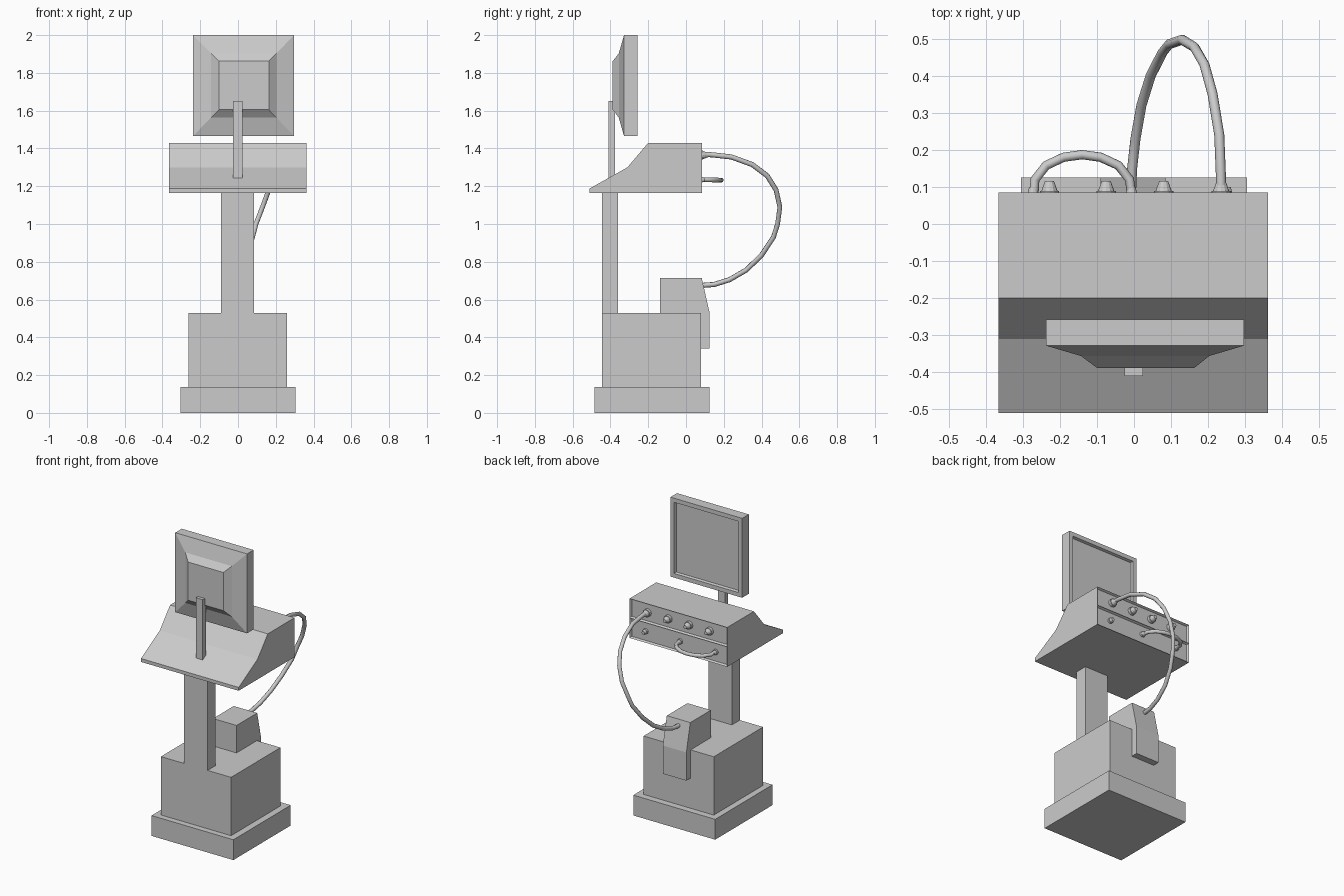
import bpy, bmesh
from math import pi
from mathutils import Matrix, Vector

if "Cube" in bpy.data.objects:
    bpy.data.objects.remove(bpy.data.objects["Cube"])


def finish(name, bm):
    bmesh.ops.recalc_face_normals(bm, faces=bm.faces)
    mesh = bpy.data.meshes.new(name)
    bm.to_mesh(mesh)
    bm.free()
    ob = bpy.data.objects.new(name, mesh)
    bpy.context.collection.objects.link(ob)
    return ob


def box(name, x0, x1, y0, y1, z0, z1):
    return extrude_profile(name, [(y0, z0), (y1, z0), (y1, z1), (y0, z1)], x0, x1)


def profile_bmesh(pts, x0, x1):
    # side outline in (y, z), stretched from x0 to x1
    bm = bmesh.new()
    face = bm.faces.new([bm.verts.new((x0, y, z)) for y, z in pts])
    geom = bmesh.ops.extrude_face_region(bm, geom=[face])["geom"]
    verts = [g for g in geom if isinstance(g, bmesh.types.BMVert)]
    bmesh.ops.translate(bm, verts=verts, vec=(x1 - x0, 0, 0))
    bmesh.ops.recalc_face_normals(bm, faces=bm.faces)
    return bm


def extrude_profile(name, pts, x0, x1):
    return finish(name, profile_bmesh(pts, x0, x1))


def loft_rects(name, rings):
    # rectangles (y, x0, x1, z0, z1) joined in order and capped
    bm = bmesh.new()
    loops = [[bm.verts.new((x, y, z)) for x, z in ((a, c), (b, c), (b, d), (a, d))]
             for y, a, b, c, d in rings]
    for p, q in zip(loops, loops[1:]):
        for i in range(4):
            j = (i + 1) % 4
            bm.faces.new((p[i], p[j], q[j], q[i]))
    bm.faces.new(loops[0])
    bm.faces.new(loops[-1])
    return finish(name, bm)


def knob(name, x, z, r0, r1, y0, y1):
    # tapered plug on the rear panel: short collar plus cone
    bm = bmesh.new()
    turn = Matrix.Rotation(-pi / 2, 4, 'X')
    mid = y0 + (y1 - y0) * 0.4
    for a, b, ya, yb in ((r0, r0, y0, mid), (r0 * 0.85, r1, mid, y1)):
        bmesh.ops.create_cone(bm, cap_ends=True, segments=12, radius1=a, radius2=b,
                              depth=yb - ya,
                              matrix=Matrix.Translation((x, (ya + yb) / 2, z)) @ turn)
    return finish(name, bm)


def cable(name, pts, radius):
    cu = bpy.data.curves.new(name, 'CURVE')
    cu.dimensions = '3D'
    cu.bevel_depth = radius
    cu.bevel_resolution = 2
    cu.use_fill_caps = True
    sp = cu.splines.new('POLY')
    sp.points.add(len(pts) - 1)
    for p, co in zip(sp.points, pts):
        p.co = (*co, 1)
    ob = bpy.data.objects.new(name, cu)
    bpy.context.collection.objects.link(ob)
    bpy.ops.object.select_all(action='DESELECT')
    ob.select_set(True)
    bpy.context.view_layer.objects.active = ob
    bpy.ops.object.convert(target='MESH')


# pedestal
box("foot_plinth", -0.305, 0.305, -0.485, 0.125, 0, 0.137)
box("cabinet", -0.263, 0.26, -0.445, 0.08, 0.137, 0.53)
box("column", -0.09, 0.085, -0.445, -0.36, 0.53, 1.17)

# rear power unit, hooked over the back of the cabinet
extrude_profile("power_unit", [(-0.137, 0.53), (-0.137, 0.715), (0.083, 0.715), (0.125, 0.53),
                               (0.125, 0.34), (0.08, 0.34), (0.08, 0.53)], -0.09, 0.085)

# console with two recessed rear panels
bm = profile_bmesh([(-0.51, 1.165), (-0.51, 1.188), (-0.31, 1.3), (-0.2, 1.43),
                    (0.085, 1.43), (0.085, 1.3), (0.085, 1.165)], -0.366, 0.362)
rear = [f for f in bm.faces if f.normal.y > 0.9]
bmesh.ops.inset_individual(bm, faces=rear, thickness=0.01, depth=0)
bmesh.ops.translate(bm, verts=list({v for f in rear for v in f.verts}), vec=(0, -0.015, 0))
finish("console", bm)

# plugs: four in the upper row, three smaller in the lower row
for i, x in enumerate((0.235, 0.08, -0.075, -0.228)):
    knob(f"upper_knob_{i + 1}", x, 1.365, 0.026, 0.012, 0.07, 0.116)
for i, x in enumerate((0.25, -0.007, -0.272)):
    knob(f"lower_socket_{i + 1}", x, 1.235, 0.018, 0.011, 0.07, 0.1)

# cables
cable("long_cable", [(.235, .085, 1.37), (.234, .14, 1.366), (.23, .24, 1.355), (.212, .35, 1.315),
                     (.19, .43, 1.255), (.163, .477, 1.18), (.13, .497, 1.09), (.095, .485, 1.0),
                     (.077, .463, .93), (.045, .40, .835), (.02, .32, .757), (.004, .23, .705),
                     (-.005, .15, .68), (-.008, .085, .675)], 0.0135)
cable("short_cable", [(-.27, .08, 1.235), (-.267, .12, 1.234), (-.237, .158, 1.233),
                      (-.19, .18, 1.232), (-.14, .187, 1.232), (-.09, .18, 1.232),
                      (-.042, .158, 1.233), (-.012, .12, 1.234), (-.007, .08, 1.235)], 0.0125)

# monitor: stepped rear shell, frame and sunken screen
loft_rects("monitor", [(-0.388, -0.1, 0.163, 1.605, 1.862),
                       (-0.356, -0.143, 0.203, 1.563, 1.903),
                       (-0.328, -0.238, 0.297, 1.465, 2.0),
                       (-0.258, -0.238, 0.297, 1.465, 2.0),
                       (-0.258, -0.21, 0.269, 1.493, 1.972),
                       (-0.275, -0.205, 0.264, 1.498, 1.967)])
box("monitor_arm", -0.026, 0.024, -0.41, -0.376, 1.235, 1.65)
